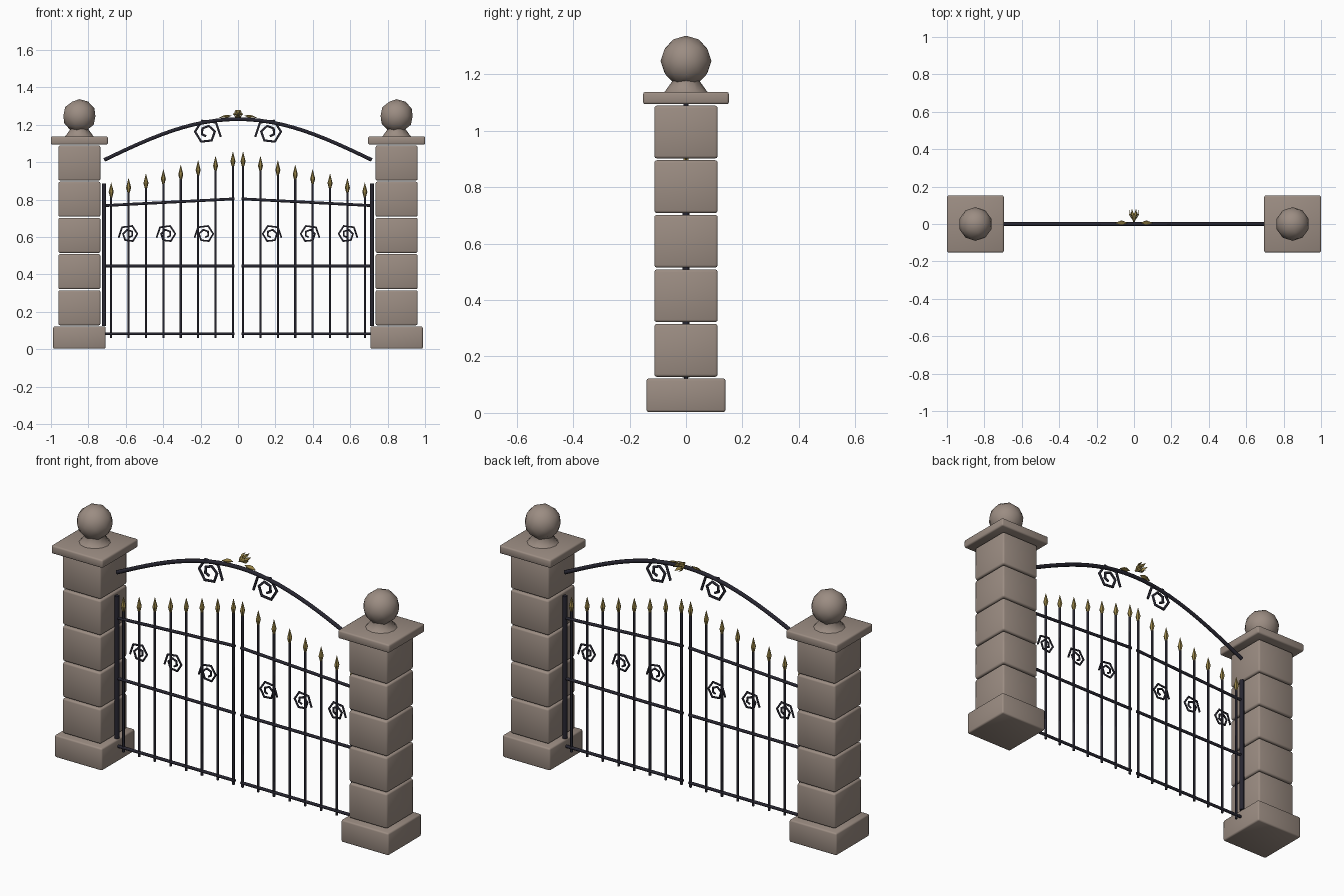
import bpy, bmesh, math
from mathutils import Vector, Matrix

if "Cube" in bpy.data.objects:
    bpy.data.objects.remove(bpy.data.objects["Cube"])


def material(name, rgb):
    m = bpy.data.materials.new(name)
    m.diffuse_color = (*rgb, 1)
    m.use_nodes = True
    m.node_tree.nodes["Principled BSDF"].inputs["Base Color"].default_value = m.diffuse_color
    return m


STONE = material("stone", (0.33, 0.265, 0.225))
IRON = material("dark_iron", (0.020, 0.019, 0.030))
GOLD = material("old_gold", (0.30, 0.22, 0.06))


def finish(name, bm, mat, smooth=True):
    bmesh.ops.recalc_face_normals(bm, faces=bm.faces)
    for f in bm.faces:
        f.smooth = smooth
    me = bpy.data.meshes.new(name)
    bm.to_mesh(me)
    bm.free()
    me.materials.append(mat)
    ob = bpy.data.objects.new(name, me)
    bpy.context.collection.objects.link(ob)
    return ob


def block(name, x, half, z0, z1, bevel):
    bm = bmesh.new()
    bmesh.ops.create_cube(bm, size=1)
    bmesh.ops.scale(bm, vec=(2 * half, 2 * half, z1 - z0), verts=bm.verts)
    bmesh.ops.translate(bm, vec=(x, 0, (z0 + z1) / 2), verts=bm.verts)
    bmesh.ops.bevel(bm, geom=bm.edges[:], offset=bevel, segments=2,
                    profile=0.5, affect='EDGES')
    return finish(name, bm, STONE)


def lathe(name, x, profile, sides, mat, smooth):
    """Stack of (radius, z) rings, capped at both ends."""
    bm = bmesh.new()
    rings = [[bm.verts.new((x + r * math.cos(2 * math.pi * k / sides),
                            r * math.sin(2 * math.pi * k / sides), z))
              for k in range(sides)] for r, z in profile]
    for a, b in zip(rings, rings[1:]):
        for k in range(sides):
            n = (k + 1) % sides
            bm.faces.new((a[k], a[n], b[n], b[k]))
    bm.faces.new(rings[0])
    bm.faces.new(rings[-1])
    ob = finish(name, bm, mat, smooth)
    if smooth:
        for f in ob.data.polygons[-2:]:
            f.use_smooth = False
    return ob


def tube(name, points, radius, sides=6):
    """Sweep a polygon along a path lying in the XZ plane."""
    pts = [Vector((p[0], 0, p[1])) for p in points]
    bm = bmesh.new()
    rings = []
    for i, p in enumerate(pts):
        d_in = (p - pts[max(i - 1, 0)]).normalized()
        d_out = (pts[min(i + 1, len(pts) - 1)] - p).normalized()
        t = (d_in + d_out).normalized()
        side = Vector((-t.z, 0, t.x))
        half = t.dot(d_out if d_out.length else d_in)
        ring = []
        for k in range(sides):
            a = 2 * math.pi * (k + 0.5) / sides
            ring.append(bm.verts.new(p + side * radius / max(half, 0.5) * math.cos(a)
                                     + Vector((0, radius * math.sin(a), 0))))
        rings.append(ring)
    for a, b in zip(rings, rings[1:]):
        for k in range(sides):
            n = (k + 1) % sides
            bm.faces.new((a[k], a[n], b[n], b[k]))
    ends = [bm.faces.new(rings[0]), bm.faces.new(rings[-1])]
    ob = finish(name, bm, IRON)
    for f in ob.data.polygons[-2:]:
        f.use_smooth = False
    return ob


def scroll(name, cx, cz, size, flip, radius):
    """Angular spiral winding inward."""
    pts = []
    for i in range(11):
        a = math.radians(197 - 64 * i)
        r = size * (1 - 0.075 * i)
        pts.append((cx + flip * r * math.cos(a), cz + r * math.sin(a)))
    return tube(name, pts, radius)


for s, label in ((-1, "left"), (1, "right")):
    # Stone pillar
    px = s * 0.848
    block(f"{label}_pillar_base", px, 0.140, 0.003, 0.122, 0.008)
    for i in range(5):
        z = 0.128 + i * 0.1935
        block(f"{label}_pillar_block_{i + 1}", px, 0.1125, z, z + 0.187, 0.009)
    block(f"{label}_pillar_cap", px, 0.152, 1.094, 1.138, 0.008)
    lathe(f"{label}_finial_neck", px,
          [(0.078, 1.137), (0.072, 1.143), (0.047, 1.178), (0.052, 1.19)], 12, STONE, True)
    bm = bmesh.new()
    bmesh.ops.create_icosphere(bm, subdivisions=2, radius=0.09)
    bmesh.ops.translate(bm, vec=(px, 0, 1.247), verts=bm.verts)
    finish(f"{label}_finial_ball", bm, STONE)

    # Hinge post and rails
    tube(f"{label}_hinge_post", [(s * 0.716, 0.125), (s * 0.716, 0.886)], 0.0125, 8)
    for part, z_out, z_in in (("bottom", 0.083, 0.083), ("middle", 0.445, 0.445),
                              ("top", 0.768, 0.804)):
        tube(f"{label}_{part}_rail", [(s * 0.712, z_out), (s * 0.018, z_in)], 0.008, 8)

    # Upright bars with spear tips
    for i in range(8):
        x = s * (0.027 + 0.093 * i)
        tip = 1.055 - 0.0235 * i
        tube(f"{label}_bar_{i + 1}", [(x, 0.06), (x, tip - 0.07)], 0.0065)
        lathe(f"{label}_spear_{i + 1}", x,
              [(0.006, tip - 0.078), (0.0135, tip - 0.05), (0.0008, tip)], 6, GOLD, False)

    # Scrollwork on the gate and under the arch
    for i in range(3):
        scroll(f"{label}_gate_scroll_{i + 1}", s * (0.177 + 0.203 * i), 0.613,
               0.058, -s, 0.005)
    scroll(f"{label}_arch_scroll", s * 0.168, 1.158, 0.08, s, 0.0065)

    # Leaf beside the flower
    bm = bmesh.new()
    cx, cz = s * 0.066, 1.245
    rim = [bm.verts.new((cx + s * dx, 0.006 + dy, cz + dz)) for dx, dy, dz in
           ((-0.034, 0, 0.004), (-0.008, 0.009, 0.008), (0.012, 0.009, 0.005),
            (0.036, 0, -0.008), (0.012, -0.007, -0.007), (-0.008, -0.007, -0.008))]
    for dy in (0.013, -0.011):
        mid = bm.verts.new((cx, 0.006 + dy, cz))
        for k in range(6):
            bm.faces.new((rim[k], rim[(k + 1) % 6], mid))
    finish(f"{label}_leaf", bm, GOLD, False)

# Overhead arch
arch = []
for i in range(25):
    x = -0.715 + 1.43 * i / 24
    arch.append((x, 1.012 + 0.218 * math.cos(math.pi * x / 1.43)))
tube("arch", arch, 0.0105, 8)

# Flower: cupped petals around a small bud, opening to the back
bm = bmesh.new()
for k in range(6):
    turn = Matrix.Rotation(math.pi * k / 3 + math.pi / 6, 4, 'Y')
    shape = ((0, 0.014, 0.003), (-0.010, 0.050, 0.019), (0, 0.082, 0.022),
             (0.010, 0.050, 0.019), (0, 0.048, 0.026))
    v = [bm.verts.new(turn @ Vector(p) + Vector((0, 0, 1.257))) for p in shape]
    for a, b, c in ((0, 1, 4), (1, 2, 4), (2, 3, 4), (3, 0, 4), (0, 3, 1), (1, 3, 2)):
        bm.faces.new((v[a], v[b], v[c]))
finish("flower_petals", bm, GOLD, False)
bud = lathe("flower_bud", 0, [(0.004, 0.010), (0.013, 0.035), (0.003, 0.062)], 6, GOLD, False)
bud.data.transform(Matrix.Translation((0, 0, 1.257)) @ Matrix.Rotation(-math.pi / 2, 4, 'X'))
